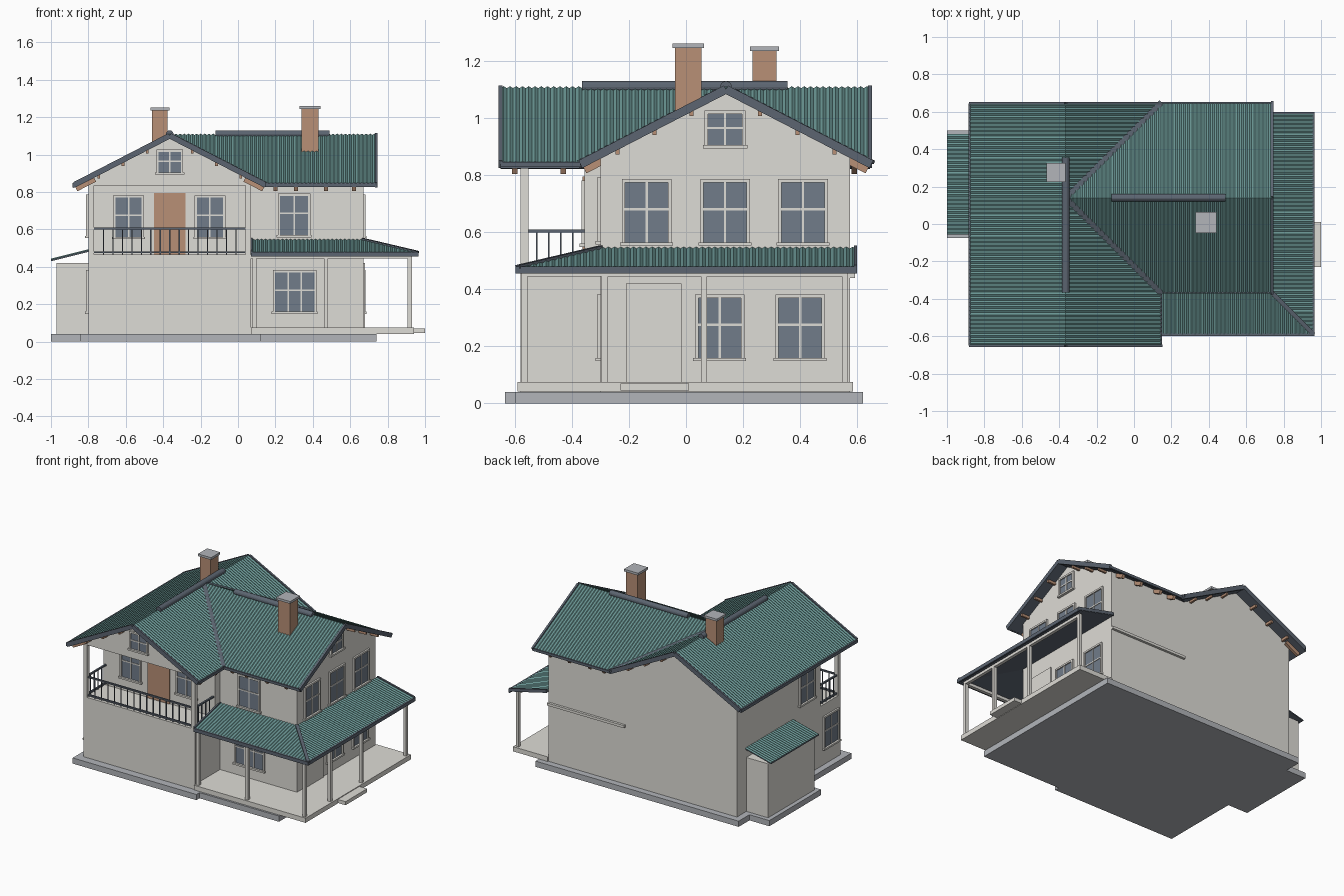
import bpy, bmesh, math
from mathutils import Vector

cube = bpy.data.objects.get("Cube")
if cube:
    bpy.data.objects.remove(cube, do_unlink=True)


def material(name, rgb):
    m = bpy.data.materials.new(name)
    m.use_nodes = True
    col = [(c / 255 / 12.92 if c < 11 else ((c / 255 + 0.055) / 1.055) ** 2.4) for c in rgb] + [1]
    m.diffuse_color = col
    m.node_tree.nodes["Principled BSDF"].inputs["Base Color"].default_value = col
    return m


WALL = material("plaster", (222, 220, 214))
STONE = material("grey_stone", (178, 181, 186))
TEAL = material("teal_metal_roof", (106, 150, 148))
SLATE = material("slate_trim", (92, 101, 113))
BROWN = material("warm_brown", (184, 144, 118))
GLASS = material("window_glass", (113, 124, 138))


def finish(name, bm, mats):
    bmesh.ops.recalc_face_normals(bm, faces=bm.faces)
    me = bpy.data.meshes.new(name)
    bm.to_mesh(me)
    bm.free()
    for m in mats:
        me.materials.append(m)
    ob = bpy.data.objects.new(name, me)
    bpy.context.collection.objects.link(ob)
    return ob


def add_box(bm, x0, x1, y0, y1, z0, z1, idx=0):
    v = bmesh.ops.create_cube(bm, size=1)["verts"]
    for p in v:
        p.co = ((x0 + x1) / 2 + p.co.x * (x1 - x0), (y0 + y1) / 2 + p.co.y * (y1 - y0),
                (z0 + z1) / 2 + p.co.z * (z1 - z0))
    for f in {f for p in v for f in p.link_faces}:
        f.material_index = idx


def box(name, x0, x1, y0, y1, z0, z1, mat):
    bm = bmesh.new()
    add_box(bm, x0, x1, y0, y1, z0, z1)
    return finish(name, bm, [mat])


def beam(name, p, q, w, h, mat):
    p, q = Vector(p), Vector(q)
    n = (q - p).length / 2
    ob = box(name, -n, n, -w / 2, w / 2, -h / 2, h / 2, mat)
    ob.rotation_euler = (q - p).to_track_quat('X', 'Z').to_euler()
    ob.location = (p + q) / 2
    return ob


def prism(name, profile, place, a, b, mat):
    bm = bmesh.new()
    ends = [[bm.verts.new(place(s, z, t)) for s, z in profile] for t in (a, b)]
    for e in ends:
        bm.faces.new(e)
    n = len(profile)
    for i in range(n):
        j = (i + 1) % n
        bm.faces.new((ends[0][i], ends[0][j], ends[1][j], ends[1][i]))
    return finish(name, bm, [mat])


def roof(name, place, u0, u1, near, far, top, slope, thick=0.018, rib=0.007):
    """Ribbed sheet running downhill from the ridge, with a flat dark soffit."""
    bm, rows = bmesh.new(), []
    n = 2 * round((u1 - u0) / 0.022)
    for i in range(n + 1):
        u = u0 + (u1 - u0) * i / n
        row = []
        for lift in (rib * (i % 2), -thick):
            for d in (near(u), far(u)):
                row.append(bm.verts.new((*place(u, d), top - slope * d + lift)))
        rows.append(row)
    for a, b in zip(rows, rows[1:]):
        for k, (i, j) in enumerate(((0, 1), (1, 3), (3, 2), (2, 0))):
            bm.faces.new((a[i], a[j], b[j], b[i])).material_index = 1 if k else 0
    for r in (rows[0], rows[-1]):
        bm.faces.new((r[0], r[1], r[3], r[2])).material_index = 1
    bmesh.ops.remove_doubles(bm, verts=bm.verts, dist=1e-5)
    return finish(name, bm, [TEAL, SLATE])


TURN = {"front": 0, "right": math.pi / 2, "left": -math.pi / 2}


def window(name, side, x, y, z0, w=0.15, h=0.21, cols=2):
    bm = bmesh.new()
    a, t = w / 2, 0.012
    add_box(bm, -a, a, -0.004, 0, 0, h, 1)
    for s in (-1, 1):
        add_box(bm, min(s * a, s * (a + t)), max(s * a, s * (a + t)), -t, 0, 0, h)
    add_box(bm, -a - t, a + t, -t, 0, h, h + t)
    add_box(bm, -a - 0.018, a + 0.018, -0.018, 0, -t, 0)
    add_box(bm, -a, a, -0.008, 0, h * 0.55 - 0.004, h * 0.55 + 0.004)
    for i in range(1, cols):
        c = -a + w * i / cols
        add_box(bm, c - 0.004, c + 0.004, -0.008, 0, 0, h)
    ob = finish(name, bm, [WALL, GLASS])
    ob.location, ob.rotation_euler.z = (x, y, z0), TURN[side]


# Main dimensions: left wing ridge at CX, right wing ridge at CY
CX, CY, TOP, S, D = -0.365, 0.14, 1.105, 0.515, 0.51
Y0, Y1, XE = -0.65, 0.645, 0.74
zero = lambda u: 0

# Foundation
box("foundation_left", -0.845, 0.12, -0.635, 0.62, 0, 0.04, STONE)
box("foundation_right", 0.12, XE, -0.6, 0.62, 0, 0.04, STONE)
box("foundation_annex", -1.0, -0.845, -0.075, 0.5, 0, 0.04, STONE)

# Walls
box("lower_storey_left", -0.8, 0.07, -0.58, 0.575, 0.04, 0.465, WALL)
box("upper_storey_left", -0.8, 0.07, -0.355, 0.575, 0.465, 0.85, WALL)
prism("gable_left", [(-0.8, 0.835), (0.07, 0.835), (0.07, 0.862), (CX, 1.087), (-0.8, 0.862)],
      lambda s, z, t: (s, t, z), -0.58, 0.575, WALL)
prism("right_wing_walls", [(-0.3, 0.04), (0.575, 0.04), (0.575, 0.862), (CY, 1.087), (-0.3, 0.862)],
      lambda s, z, t: (t, s, z), 0.0, 0.67, WALL)
box("annex_walls", -0.97, -0.8, -0.045, 0.47, 0.04, 0.42, WALL)
box("back_ledge", 0.07, 0.67, 0.575, 0.592, 0.44, 0.458, WALL)

# Main roofs, with the two wings meeting at valleys
roof("roof_left_west", lambda u, d: (CX - d, u), Y0, Y1, zero, lambda u: D + 0.005, TOP, S)
roof("roof_left_east", lambda u, d: (CX + d, u), Y0, Y1, zero, lambda u: min(D, abs(u - CY)), TOP, S)
for name, s in (("south", -1), ("north", 1)):
    roof("roof_right_" + name, lambda u, d: (u, CY + s * d), CX, XE, zero,
         lambda u: min(D - 0.005, u - CX), TOP, S)
    beam("valley_" + name, (CX, CY, TOP + 0.003), (CX + D, CY + s * D, TOP - S * D + 0.003), 0.03, 0.012, SLATE)
    beam("rake_right_" + name, (XE, CY, TOP - 0.004), (XE, CY + s * D, TOP - S * D - 0.004), 0.014, 0.03, SLATE)
    beam("eave_right_" + name, (0.145, CY + s * 0.505, 0.838), (XE, CY + s * 0.505, 0.838), 0.012, 0.018, SLATE)
    for y in (Y0, Y1):
        beam("rake_left", (CX, y, TOP - 0.004), (CX + s * D, y, TOP - S * D - 0.004), 0.014, 0.03, SLATE)
box("eave_left_west", -0.886, -0.874, Y0, Y1, 0.825, 0.847, SLATE)
box("eave_left_east", 0.139, 0.151, Y0, -0.365, 0.828, 0.847, SLATE)

# Rounded ridge caps
for name, loc, length, rot in (("ridge_cap_left", (CX, -0.005, 1.11), 0.72, (math.pi / 2, 0, 0)),
                               ("ridge_cap_right", (0.185, CY, 1.11), 0.61, (0, math.pi / 2, 0))):
    bm = bmesh.new()
    bmesh.ops.create_cone(bm, cap_ends=True, segments=16, radius1=0.02, radius2=0.02, depth=length)
    cap = finish(name, bm, [SLATE])
    cap.location, cap.rotation_euler = loc, rot

# Rafter tails under the eaves and purlin ends under the rakes
under = lambda d: TOP - S * d - 0.032
for i in range(8):
    y = -0.6 + i * 0.17
    beam("rafter_tail_west", (CX - 0.4, y, under(0.4)), (CX - 0.5, y, under(0.5)), 0.02, 0.026, BROWN)
for y in (-0.6, -0.43):
    beam("rafter_tail_east", (CX + 0.4, y, under(0.4)), (CX + 0.5, y, under(0.5)), 0.02, 0.026, BROWN)
for s in (-1, 1):
    for x in (0.2, 0.31, 0.47, 0.62):
        beam("rafter_tail_right", (x, CY + s * 0.4, under(0.4)), (x, CY + s * 0.495, under(0.495)), 0.02, 0.026, BROWN)
    for d in (0.12, 0.25, 0.38):
        z = under(d) + 0.006
        box("purlin_left", CX + s * d - 0.007, CX + s * d + 0.007, -0.635, 0.63, z - 0.01, z + 0.008, BROWN)
        box("purlin_right", 0.3, 0.73, CY + s * d - 0.007, CY + s * d + 0.007, z - 0.01, z + 0.008, BROWN)

# Chimneys
for name, x, y, r, z in (("right", 0.385, 0.008, 0.046, 1.245), ("left", -0.418, 0.275, 0.042, 1.235)):
    box("chimney_" + name, x - r, x + r, y - r, y + r, 0.95, z, BROWN)
    r += 0.009
    box("chimney_cap_" + name, x - r, x + r, y - r, y + r, z, z + 0.016, STONE)

# Balcony: posts, door and railing
box("balcony_door", -0.45, -0.28, -0.363, -0.355, 0.465, 0.795, BROWN)
for x in (-0.8, 0.04):
    box("balcony_post", x, x + 0.03, -0.58, -0.552, 0.465, 0.84, WALL)
bm = bmesh.new()
for z in (0.478, 0.605):
    add_box(bm, -0.77, 0.04, -0.572, -0.56, z - 0.005, z + 0.005)
    for x in (-0.785, 0.055):
        add_box(bm, x - 0.006, x + 0.006, -0.56, -0.355, z - 0.005, z + 0.005)
for i in range(1, 16):
    x = -0.77 + 0.81 * i / 16
    add_box(bm, x - 0.003, x + 0.003, -0.569, -0.563, 0.465, 0.605)
for x in (-0.785, 0.055):
    for i in range(1, 5):
        y = -0.565 + 0.21 * i / 5
        add_box(bm, x - 0.003, x + 0.003, y - 0.003, y + 0.003, 0.465, 0.605)
finish("balcony_railing", bm, [SLATE])

# Porch: floor, step, posts and beams
box("porch_floor_front", 0.07, 0.94, -0.59, -0.3, 0.042, 0.075, WALL)
box("porch_floor_side", 0.67, 0.94, -0.3, 0.585, 0.042, 0.075, WALL)
box("porch_step", 0.94, 1.0, -0.23, 0.01, 0.045, 0.07, WALL)
posts = [(0.088, -0.567), (0.47, -0.567)] + [(0.918, y) for y in (-0.567, -0.285, 0.063, 0.557)]
for x, y in posts:
    box("porch_post", x - 0.011, x + 0.011, y - 0.011, y + 0.011, 0.075, 0.455, WALL)
box("porch_beam_front", 0.07, 0.93, -0.578, -0.556, 0.445, 0.465, WALL)
box("porch_beam_side", 0.907, 0.929, -0.578, 0.568, 0.445, 0.465, WALL)

# Porch roof wrapping the corner with a hip
PT, PS, PD = 0.543, 0.235, 0.29
roof("porch_roof_front", lambda u, d: (u, -0.3 - d), 0.07, 0.67 + PD, lambda u: max(0, u - 0.67),
     lambda u: PD, PT, PS, 0.012, 0.006)
roof("porch_roof_side", lambda u, d: (0.67 + d, u), -0.3 - PD, 0.595, lambda u: max(0, -0.3 - u),
     lambda u: PD, PT, PS, 0.012, 0.006)
EZ = PT - PS * PD
beam("porch_hip", (0.67, -0.3, PT + 0.004), (0.67 + PD, -0.3 - PD, EZ + 0.004), 0.022, 0.012, SLATE)
beam("porch_rake_front", (0.072, -0.3, PT), (0.072, -0.3 - PD, EZ), 0.012, 0.022, SLATE)
beam("porch_rake_back", (0.67, 0.594, PT), (0.67 + PD, 0.594, EZ), 0.012, 0.022, SLATE)
box("porch_fascia_front", 0.07, 0.966, -0.598, -0.586, 0.455, 0.48, SLATE)
box("porch_fascia_side", 0.954, 0.966, -0.598, 0.6, 0.455, 0.48, SLATE)
box("side_door", 0.67, 0.678, -0.21, -0.015, 0.075, 0.42, WALL)

# Annex roof
roof("annex_roof", lambda u, d: (-0.79 - d, u), -0.055, 0.48, zero, lambda u: 0.21, 0.49, 0.25, 0.008, 0.006)

# Windows
for x in (-0.585, -0.15):
    window("balcony_window", "front", x, -0.355, 0.56, 0.14)
window("attic_window_front", "front", CX, -0.58, 0.905, 0.12, 0.11)
window("upper_window_front", "front", 0.3, -0.3, 0.57)
window("lower_window_front", "front", 0.303, -0.3, 0.16, 0.21, 0.21, 3)
for y in (-0.138, 0.137, 0.41):
    window("upper_window_right", "right", 0.67, y, 0.565)
for y in (0.118, 0.4):
    window("lower_window_right", "right", 0.67, y, 0.16)
window("attic_window_right", "right", 0.67, 0.137, 0.905, 0.12, 0.11)
window("upper_window_left", "left", -0.8, -0.2, 0.565)
window("lower_window_left", "left", -0.8, -0.47, 0.16)
